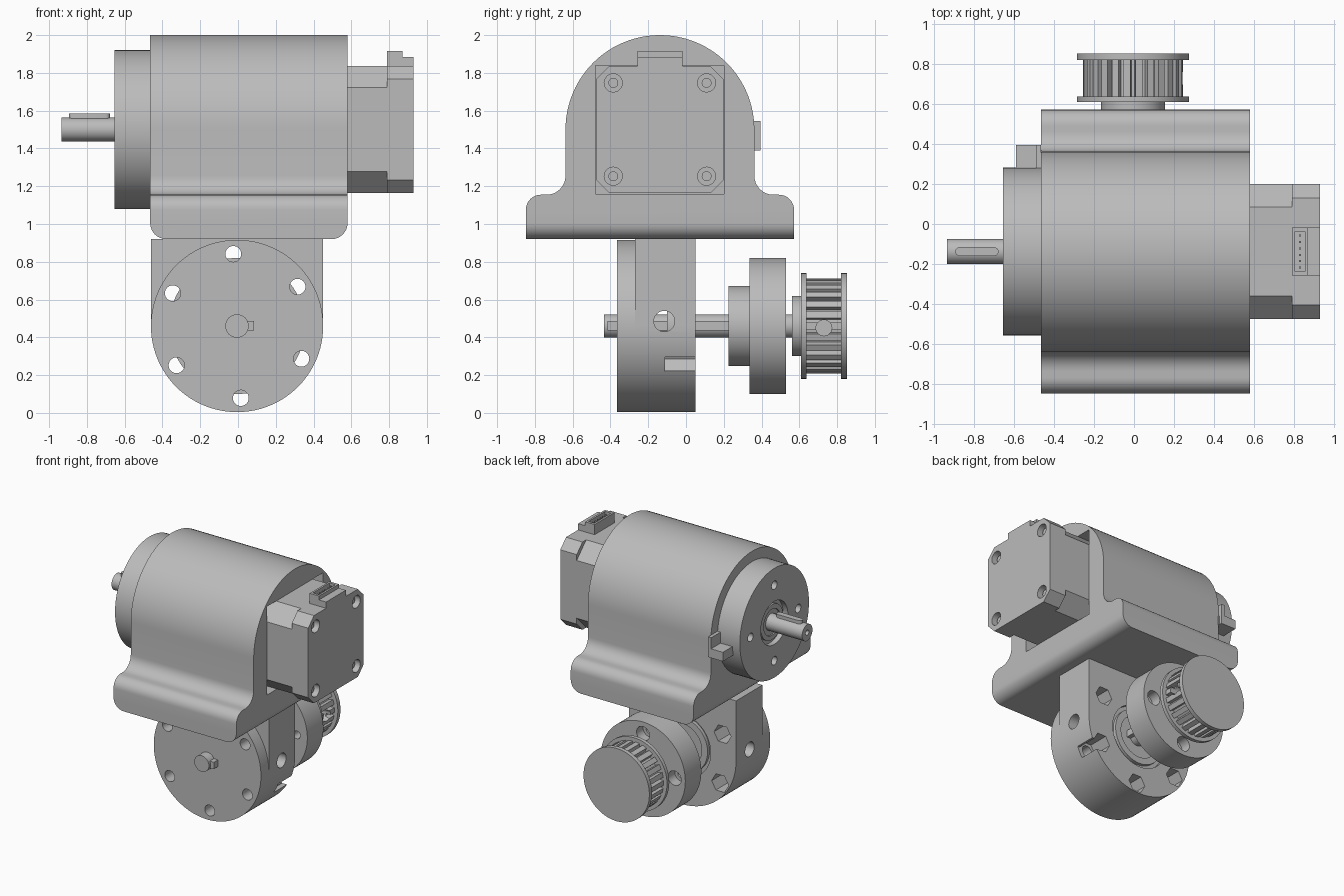
import bpy, bmesh, math
from math import sin, cos, pi, radians

if "Cube" in bpy.data.objects:
    bpy.data.objects.remove(bpy.data.objects["Cube"], do_unlink=True)

grey = bpy.data.materials.new("machine grey")
grey.use_nodes = True
COLOR = (0.5, 0.5, 0.5, 1)
grey.diffuse_color = COLOR
grey.node_tree.nodes["Principled BSDF"].inputs["Base Color"].default_value = COLOR


def place(axis, d, a, b):
    return {"x": (d, a, b), "y": (a, d, b), "z": (a, b, d)}[axis]


def prism(name, pts, axis, lo, hi):
    """Extrude a closed 2D outline along an axis."""
    bm = bmesh.new()
    ends = [[bm.verts.new(place(axis, d, a, b)) for a, b in pts] for d in (lo, hi)]
    for ring in ends:
        bm.faces.new(ring)
    n = len(pts)
    for i in range(n):
        j = (i + 1) % n
        bm.faces.new((ends[0][i], ends[0][j], ends[1][j], ends[1][i]))
    bmesh.ops.recalc_face_normals(bm, faces=bm.faces)
    mesh = bpy.data.meshes.new(name)
    bm.to_mesh(mesh)
    bm.free()
    mesh.materials.append(grey)
    ob = bpy.data.objects.new(name, mesh)
    bpy.context.collection.objects.link(ob)
    return ob


def arc(c, r, start, end, n):
    return [(c[0] + r * cos(radians(start + (end - start) * i / n)),
             c[1] + r * sin(radians(start + (end - start) * i / n))) for i in range(n + 1)]


def cyl(name, c, r, axis, lo, hi, n=64):
    return prism(name, arc(c, r, 0, 360, n)[:-1], axis, lo, hi)


def box(name, x, y, z):
    return prism(name, [(x[0], y[0]), (x[1], y[0]), (x[1], y[1]), (x[0], y[1])], "z", *z)


def activate(ob):
    bpy.ops.object.select_all(action="DESELECT")
    ob.select_set(True)
    bpy.context.view_layer.objects.active = ob


def cut(ob, *cutters):
    activate(ob)
    for c in cutters:
        m = ob.modifiers.new("cut", "BOOLEAN")
        m.operation, m.solver, m.object = "DIFFERENCE", "EXACT", c
        bpy.ops.object.modifier_apply(modifier=m.name)
        bpy.data.objects.remove(c, do_unlink=True)


def octagon(c, h, ch):
    k = h - ch
    return [(c[0] + a, c[1] + b) for a, b in
            ((h, -k), (h, k), (k, h), (-k, h), (-h, k), (-h, -k), (-k, -h), (k, -h))]


MOTOR = (-0.138, 1.5)    # motor axis in y, z
AXLE = (-0.005, 0.46)    # output axle in x, z
CY, CZ = MOTOR

# Arched housing with flared foot
half = [(0.71, 0.92)] + arc((0.63, 1.075), 0.08, 0, 90, 8) + arc((0.6, 1.255), 0.1, 270, 180, 8)
right = [(CY + a, b) for a, b in half]
left = [(CY - a, b) for a, b in reversed(half)]
housing = prism("housing", right + arc(MOTOR, 0.5, 0, 180, 48) + left, "x", -0.465, 0.58)
bm = bmesh.new()
bm.from_mesh(housing.data)
ends = [e for e in bm.edges if all(v.co.z < 0.93 for v in e.verts)
        and abs(e.verts[0].co.x - e.verts[1].co.x) < 0.01]
bmesh.ops.bevel(bm, geom=ends, offset=0.085, segments=8, profile=0.5, affect="EDGES")
bm.to_mesh(housing.data)
bm.free()
cut(housing, box("pocket", (0.3, 0.7), (CY - 0.34, CY + 0.34), (CZ - 0.34, CZ + 0.34)))

# Stepper motor body and end cap
prism("motor_body", octagon(MOTOR, 0.337, 0.115), "x", 0.28, 0.79)
cap = prism("motor_cap", octagon(MOTOR, 0.337, 0.07), "x", 0.79, 0.93)
for sy in (-1, 1):
    for sz in (-1, 1):
        c = (CY + sy * 0.247, CZ + sz * 0.247)
        cut(cap, cyl("bore", c, 0.048, "x", 0.88, 1, 24))
        cyl("cap_screw", c, 0.026, "x", 0.87, 0.9, 20)

# Connector on the motor
socket = box("connector", (0.79, 0.87), (CY - 0.12, CY + 0.12), (1.82, 1.915))
cut(socket, box("slot", (0.805, 0.855), (CY - 0.1, CY + 0.1), (1.85, 2)))
box("connector_ledge", (0.865, 0.93), (CY - 0.12, CY + 0.12), (1.82, 1.885))
for i in range(6):
    y = CY - 0.08 + i * 0.032
    box("connector_pin", (0.826, 0.836), (y - 0.005, y + 0.005), (1.84, 1.905))

# Round flange, its bolt holes and recessed shaft seat
flange = cyl("flange", MOTOR, 0.42, "x", -0.655, -0.46, 96)
cut(flange, cyl("seat", MOTOR, 0.165, "x", -0.8, -0.615, 48))
for k in range(4):
    c = (CY + 0.29 * cos(k * pi / 2), CZ + 0.29 * sin(k * pi / 2))
    cut(flange, cyl("bolt_hole", c, 0.032, "x", -0.8, -0.52, 24))
seal = cyl("shaft_seal", MOTOR, 0.135, "x", -0.635, -0.6, 48)
cut(seal, cyl("seal_bore", MOTOR, 0.1, "x", -0.8, -0.625, 48))
shaft = cyl("motor_shaft", MOTOR, 0.063, "x", -0.935, -0.6, 32)
cut(shaft, cyl("centre_hole", MOTOR, 0.02, "x", -1, -0.91, 16))
key = arc((-0.7, CY), 0.022, -90, 90, 8) + arc((-0.873, CY), 0.022, 90, 270, 8)
prism("shaft_key", key, "z", 1.53, 1.585)

# Cable exit on the flange
box("cable_exit", (-0.59, -0.46), (0.2, 0.37), (1.39, 1.46))
box("cable_exit_lip", (-0.59, -0.49), (0.36, 0.395), (1.39, 1.46))
box("cable_exit_wall", (-0.49, -0.465), (0.2, 0.395), (1.39, 1.545))

# Axle bracket: front disc and U-shaped block with six bolts holes and nut pockets
disc = cyl("front_disc", AXLE, 0.456, "y", -0.365, -0.27, 96)
AX, AZ = AXLE
u_shape = [(AX + 0.456, 0.92), (AX - 0.456, 0.92)] + arc(AXLE, 0.456, 180, 360, 48)
block = prism("axle_block", u_shape, "y", -0.27, 0.05)
for k in range(6):
    t = radians(33 + 60 * k)
    c = (AX + 0.382 * cos(t), AZ + 0.382 * sin(t))
    cut(disc, cyl("hole", c, 0.042, "y", -0.5, 0.2, 24))
    cut(block, cyl("hole", c, 0.042, "y", -0.5, 0.2, 24),
        cyl("nut_pocket", c, 0.072, "y", -0.11, 0.2, 6))
cut(block, cyl("side_hole", (-0.115, 0.485), 0.055, "x", -0.6, 0.6, 32),
    box("notch", (0.34, 0.6), (-0.11, 0.2), (0.218, 0.295)),
    cyl("bearing_recess", AXLE, 0.24, "y", 0.02, 0.2, 64))
bearing = cyl("bearing", AXLE, 0.21, "y", -0.1, 0.045, 64)
cut(bearing, cyl("bearing_groove", AXLE, 0.16, "y", 0.025, 0.2, 48))

# Output axle and key
cyl("axle", AXLE, 0.062, "y", -0.435, 0.6, 32)
box("axle_key", (0.04, 0.085), (-0.415, 0.4), (0.435, 0.487))

# Coupling hub with counterbored holes
cyl("coupling_hub", AXLE, 0.213, "y", 0.225, 0.34, 64)
coupling = cyl("coupling_disc", AXLE, 0.36, "y", 0.335, 0.53, 96)
for k in range(4):
    c = (AX + 0.27 * cos(k * pi / 2), AZ + 0.27 * sin(k * pi / 2))
    cut(coupling, cyl("bolt_hole", c, 0.03, "y", 0, 1, 24),
        cyl("counterbore", c, 0.055, "y", 0.45, 1, 32))

# Toothed belt pulley
cyl("pulley_hub", AXLE, 0.16, "y", 0.56, 0.615, 48)
cyl("pulley_inner_rim", AXLE, 0.28, "y", 0.61, 0.638, 64)
cyl("pulley_outer_rim", AXLE, 0.28, "y", 0.82, 0.852, 64)
TEETH = 26
gear = []
for k in range(TEETH):
    for f, r in ((-0.3, 0.252), (0.3, 0.252), (0.34, 0.215), (0.66, 0.215)):
        t = (k + f) * 2 * pi / TEETH
        gear.append((AX + r * cos(t), AZ + r * sin(t)))
teeth = prism("pulley_teeth", gear, "y", 0.63, 0.825)
cut(teeth, cyl("set_screw_hole", (0.73, AZ - 0.01), 0.042, "x", 0.15, 0.5, 24))

# Smooth the round surfaces, keep edges sharp
for ob in bpy.context.collection.objects:
    if ob.type == "MESH" and ob.data.materials and ob.data.materials[0] == grey:
        activate(ob)
        bpy.ops.object.shade_smooth_by_angle(angle=radians(28))
